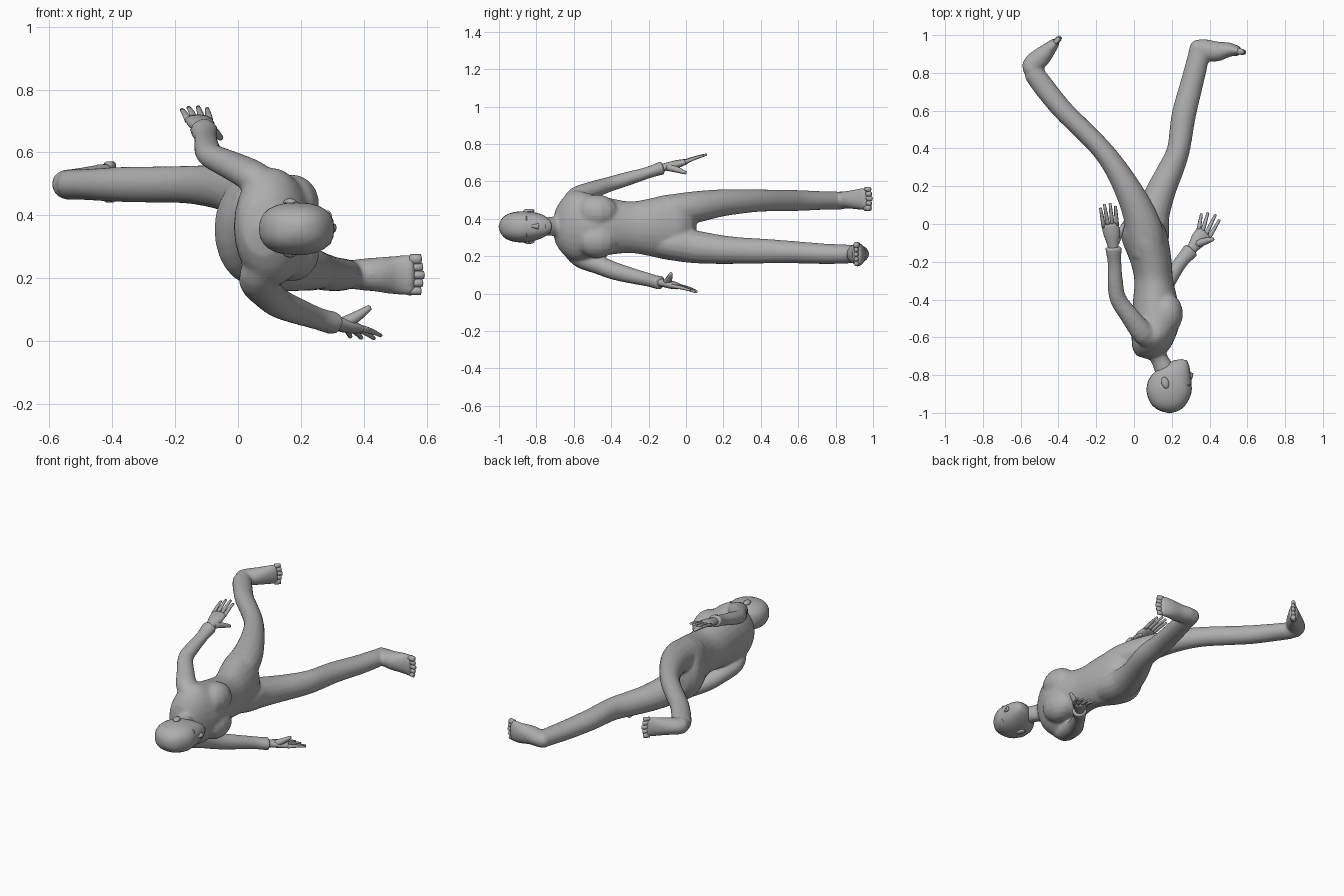
import bpy, bmesh, math
from mathutils import Vector, Matrix

grey = bpy.data.materials.new("body_grey")
grey.diffuse_color = (0.42, 0.42, 0.42, 1)
skin = bmesh.new()      # collects the parts that are fused into one body


def finish(name, bm, fuse=False):
    bmesh.ops.recalc_face_normals(bm, faces=bm.faces[:])
    me = bpy.data.meshes.new(name)
    bm.to_mesh(me)
    bm.free()
    if fuse:
        skin.from_mesh(me)
        bpy.data.meshes.remove(me)
        return None
    me.materials.append(grey)
    me.shade_smooth()
    ob = bpy.data.objects.new(name, me)
    bpy.context.collection.objects.link(ob)
    return ob


def catmull(p, steps):
    """Smooth a list of (x, y, z, ra, rb) sections."""
    q = [p[0]] + p + [p[-1]]
    out = []
    for i in range(1, len(q) - 2):
        for s in range(steps):
            t = s / steps
            out.append([0.5 * (2 * b + (c - a) * t + (2 * a - 5 * b + 4 * c - d) * t * t
                        + (3 * b - a - 3 * c + d) * t ** 3)
                        for a, b, c, d in zip(*q[i - 1:i + 3])])
    return out + [list(p[-1])]


def loft(name, pts, sides=16, steps=3, axis=None, fuse=False, power=1.0):
    """Sections along a path: ra is upward radius, rb sideways; power < 1 is boxier."""
    secs = catmull(pts, steps)
    bm = bmesh.new()
    rings = []

    def box(v):
        return math.copysign(abs(v) ** power, v)
    for i, (x, y, z, ra, rb) in enumerate(secs):
        if axis:
            t = Vector(axis)
        else:
            t = Vector(secs[min(i + 1, len(secs) - 1)][:3]) - Vector(secs[max(i - 1, 0)][:3])
        t.normalize()
        b = t.cross(Vector((0, 0, 1))).normalized()
        a = b.cross(t)
        rings.append([bm.verts.new(Vector((x, y, z)) + a * (ra * box(math.sin(k * math.tau / sides)))
                      + b * (rb * box(math.cos(k * math.tau / sides)))) for k in range(sides)])
    for r0, r1 in zip(rings, rings[1:]):
        for k in range(sides):
            n = (k + 1) % sides
            bm.faces.new((r0[k], r0[n], r1[n], r1[k]))
    # rounded end caps
    for ring, nxt in ((rings[0], rings[1]), (rings[-1], rings[-2])):
        c = sum((v.co for v in ring), Vector()) / sides
        c2 = sum((v.co for v in nxt), Vector()) / sides
        r = min((v.co - c).length for v in ring)
        tip = bm.verts.new(c + (c - c2).normalized() * r * 0.3)
        for k in range(sides):
            bm.faces.new((ring[k], ring[(k + 1) % sides], tip))
    return finish(name, bm, fuse)


def ball(name, loc, size, rot=0, fuse=False):
    bm = bmesh.new()
    m = Matrix.Translation(loc) @ Matrix.Rotation(rot, 4, 'Z') @ Matrix.Diagonal((*size, 1))
    bmesh.ops.create_uvsphere(bm, u_segments=14, v_segments=9, radius=1, matrix=m)
    return finish(name, bm, fuse)


ALONG = (0, 1, 0)
# torso
loft("torso", [(.08, -.698, .36, .09, .066), (.09, -.66, .362, .148, .098), (.103, -.60, .364, .188, .116),
               (.116, -.52, .363, .174, .127), (.114, -.42, .36, .154, .121), (.105, -.30, .355, .138, .103),
               (.09, -.20, .355, .153, .11), (.063, -.10, .355, .175, .123), (.045, -.02, .355, .172, .12),
               (.04, .035, .355, .12, .08)], sides=24, axis=ALONG, fuse=True)
for z in (.435, .285):
    ball("breast", (.172, -.475, z), (.088, .115, .095), fuse=True)

# neck
loft("neck", [(.18, -.81, .36, .05, .062), (.145, -.73, .36, .05, .054), (.115, -.69, .36, .06, .058),
              (.10, -.64, .36, .08, .07)], axis=ALONG, fuse=True)

# head with face features, looking along +x
loft("head", [(.187, -.994, .357, .028, .035), (.185, -.978, .357, .052, .068), (.184, -.945, .357, .072, .098),
              (.186, -.89, .357, .083, .119), (.189, -.83, .358, .08, .114), (.205, -.78, .36, .067, .093),
              (.228, -.745, .36, .049, .062), (.245, -.722, .36, .028, .035)],
     sides=24, axis=ALONG, power=.83)
loft("nose", [(.285, -.845, .36, .008, .012), (.298, -.81, .36, .011, .013), (.302, -.79, .36, .016, .012)],
     sides=8, axis=ALONG)
for n, y in (("upper_lip", -.763), ("lower_lip", -.752)):
    ball(n, (.281, y, .36), (.012, .006, .021))
for s in (1, -1):
    ball("eye", (.28, -.835, .36 + s * .034), (.014, .009, .016))
    ball("brow", (.285, -.853, .36 + s * .034), (.014, .005, .022))
    ball("ear", (.165, -.84, .36 + s * .083), (.02, .032, .011), .3)

# legs
loft("upper_leg", [(.075, -.16, .43, .08, .09), (.06, -.06, .446, .087, .099), (.03, .05, .463, .085, .089),
                   (-.03, .18, .484, .074, .073), (-.10, .30, .494, .066, .061), (-.175, .40, .498, .06, .055),
                   (-.277, .505, .498, .058, .054), (-.383, .61, .498, .056, .055), (-.48, .73, .498, .05, .057),
                   (-.535, .805, .498, .049, .054)], fuse=True)
loft("lower_leg", [(.08, -.16, .28, .08, .09), (.088, -.06, .263, .087, .099), (.10, .05, .25, .088, .089),
                   (.145, .18, .236, .078, .078), (.20, .30, .23, .071, .068), (.237, .40, .228, .067, .061),
                   (.262, .57, .222, .06, .065), (.305, .74, .213, .055, .061), (.335, .86, .212, .051, .058),
                   (.34, .92, .212, .046, .05)], fuse=True)

# feet with heels and toes
ball("heel", (-.541, .825, .498), (.05, .05, .049), fuse=True)
ball("heel", (.342, .928, .212), (.05, .05, .047), fuse=True)
feet = {
    "upper": [(-.57, .815, .50, .036, .034), (-.54, .843, .50, .046, .052), (-.49, .885, .503, .05, .052),
              (-.438, .938, .506, .058, .034), (-.41, .968, .508, .06, .022)],
    "lower": [(.32, .943, .212, .034, .032), (.355, .93, .212, .046, .052), (.43, .913, .212, .054, .055),
              (.505, .923, .21, .063, .038), (.56, .913, .21, .068, .024)],
}
for tag, path in feet.items():
    loft(tag + "_foot", path, fuse=True)
    end, prev = Vector(path[-1][:3]), Vector(path[-2][:3])
    d = (end - prev).normalized()
    d.z = 0
    for i in range(5):
        big = i == (0 if tag == "upper" else 4)
        r = .017 if big else .013
        a = end + Vector((0, 0, (i - 2) * .025)) - d * .012
        b = a + d * (.043 - .005 * abs(i - 2))
        loft(tag + "_toe", [(*a, r, r), (*b, r, r * .9)], sides=8, steps=2)

# sleeved arms, flared at the cuff
loft("upper_arm", [(.095, -.60, .48, .055, .06), (.05, -.58, .522, .052, .061), (-.02, -.49, .558, .046, .051),
                   (-.083, -.40, .588, .04, .045), (-.098, -.32, .612, .038, .042),
                   (-.103, -.21, .645, .032, .037), (-.107, -.15, .665, .035, .042),
                   (-.108, -.125, .672, .038, .047)], fuse=True)
loft("lower_arm", [(.08, -.60, .24, .06, .065), (.065, -.56, .192, .056, .063), (.09, -.47, .155, .051, .055),
                   (.128, -.385, .122, .048, .049), (.185, -.295, .097, .043, .042),
                   (.245, -.205, .075, .037, .037), (.285, -.158, .062, .036, .041),
                   (.303, -.137, .058, .039, .046)], fuse=True)

# blend torso, limbs and feet into one smooth skin
body = finish("body", skin)
rm = body.modifiers.new("fuse", 'REMESH')
rm.mode, rm.voxel_size, rm.use_smooth_shade = 'VOXEL', .0085, True
sm = body.modifiers.new("blend", 'SMOOTH')
sm.factor, sm.iterations = .5, 8

# hands: palm path, finger tips (first to last) and thumb path
hands = {
    "upper": ([(-.108, -.14, .668, .022, .026), (-.112, -.10, .68, .021, .032), (-.118, -.05, .692, .022, .044),
               (-.127, .0, .706, .015, .045)],
              [(-.178, .085, .735), (-.157, .105, .742), (-.127, .11, .744), (-.098, .095, .738)],
              [(-.098, -.095, .677, .021, .022), (-.074, -.045, .662, .016, .016), (-.055, .0, .646, .009, .009)]),
    "lower": ([(.29, -.15, .06, .022, .026), (.315, -.12, .056, .021, .031), (.345, -.08, .048, .022, .043),
               (.375, -.045, .038, .015, .045)],
              [(.357, .055, .014), (.392, .06, .01), (.432, .05, .009), (.453, .022, .018)],
              [(.335, -.105, .055, .022, .022), (.38, -.09, .08, .017, .018), (.42, -.08, .108, .009, .009)]),
}
for tag, (palm, tips, thumb) in hands.items():
    loft(tag + "_palm", palm, sides=12)
    loft(tag + "_thumb", thumb, sides=8)
    k, p = Vector(palm[-1][:3]), Vector(palm[-2][:3])
    side = (k - p).cross(Vector((0, 0, 1))).normalized()
    for i, tip in enumerate(tips):
        a = k + side * (i - 1.5) * .023 - (k - p) * .2
        m = (a + Vector(tip)) / 2 + Vector((0, 0, .003))
        loft(tag + "_finger", [(*a, .011, .012), (*m, .009, .01), (*tip, .006, .007)], sides=8, steps=2)
